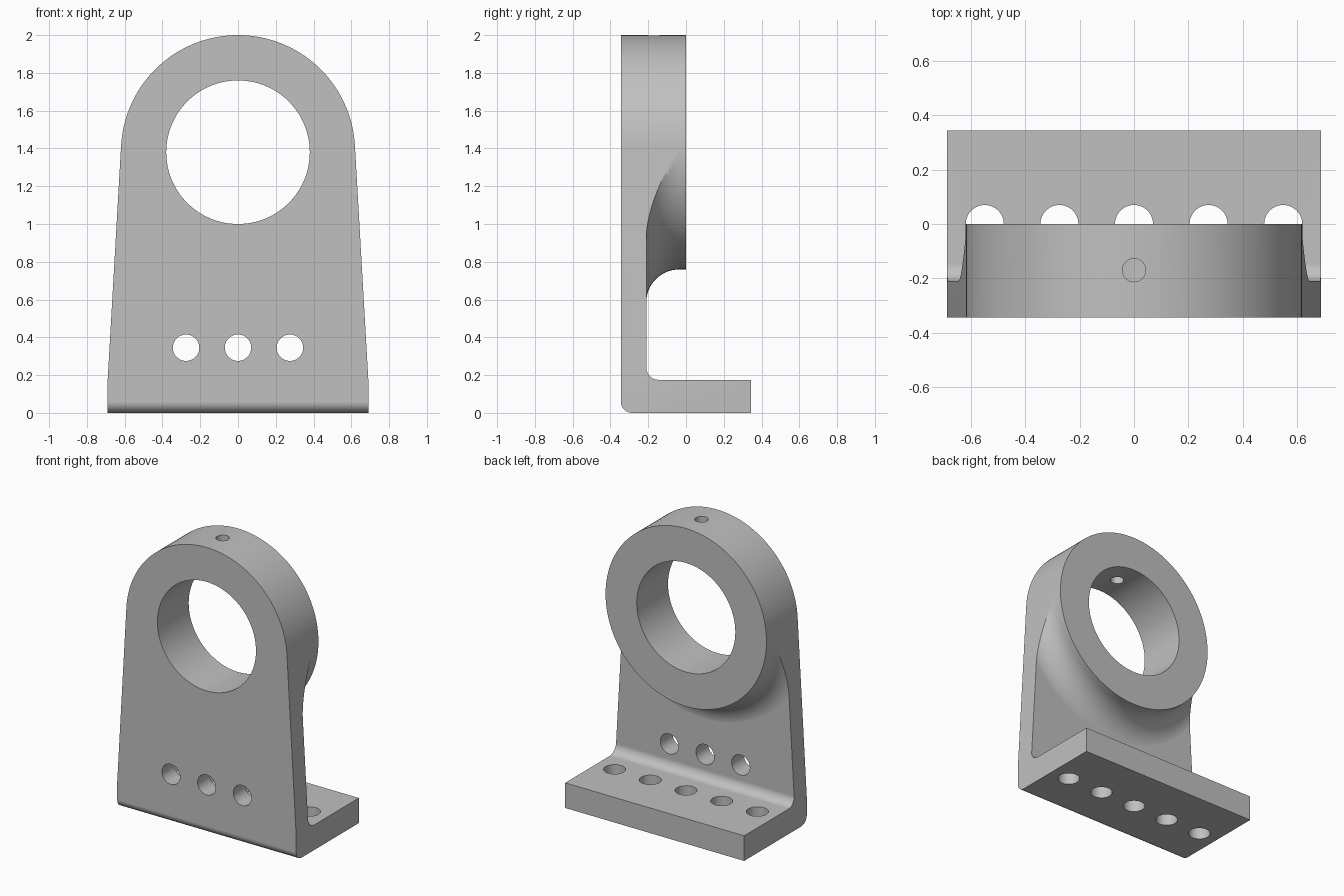
import bpy, bmesh
from math import sin, cos, pi, radians, atan2, acos, hypot
from mathutils import Matrix, Vector

if "Cube" in bpy.data.objects:
    bpy.data.objects.remove(bpy.data.objects["Cube"], do_unlink=True)

# Main sizes
HALF_W, FRONT, BACK = 0.69, -0.345, 0.345
PLATE_BACK, BASE_TOP = -0.21, 0.175
RING_Z, RING_R, BORE_R = 1.38, 0.62, 0.38
COVE = 0.175

metal = bpy.data.materials.new("light grey metal")
metal.use_nodes = True
grey = (0.53, 0.53, 0.53, 1)
metal.diffuse_color = grey
metal.node_tree.nodes["Principled BSDF"].inputs["Base Color"].default_value = grey


def make_object(name, bm):
    bmesh.ops.recalc_face_normals(bm, faces=bm.faces)
    mesh = bpy.data.meshes.new(name)
    bm.to_mesh(mesh)
    bm.free()
    mesh.materials.append(metal)
    obj = bpy.data.objects.new(name, mesh)
    bpy.context.collection.objects.link(obj)
    return obj


def arc(cx, cy, r, a0, a1, n):
    """Points on an arc, angles in degrees."""
    angles = [radians(a0 + (a1 - a0) * i / n) for i in range(n + 1)]
    return [(cx + r * cos(a), cy + r * sin(a)) for a in angles]


def prism(name, points, offset):
    """Closed outline of 3D points, extruded by offset."""
    bm = bmesh.new()
    face = bm.faces.new([bm.verts.new(p) for p in points])
    new = bmesh.ops.extrude_face_region(bm, geom=[face])["geom"]
    verts = [v for v in new if isinstance(v, bmesh.types.BMVert)]
    bmesh.ops.translate(bm, verts=verts, vec=offset)
    return make_object(name, bm)


def drill(name, centre, r, depth, axis, segments=48):
    bm = bmesh.new()
    turn = Matrix.Rotation(pi / 2, 4, 'X') if axis == 'Y' else Matrix()
    bmesh.ops.create_cone(bm, cap_ends=True, segments=segments, radius1=r, radius2=r,
                          depth=depth, matrix=Matrix.Translation(centre) @ turn)
    return make_object(name, bm)


def combine(target, tool, operation):
    mod = target.modifiers.new("combine", 'BOOLEAN')
    mod.operation, mod.object, mod.solver = operation, tool, 'EXACT'
    bpy.context.view_layer.objects.active = target
    bpy.ops.object.modifier_apply(modifier=mod.name)
    bpy.data.objects.remove(tool, do_unlink=True)


# Angle section: upright plate and foot with rounded inner and outer corners
section = [(BACK, 0), (BACK, BASE_TOP)]
section += arc(PLATE_BACK + 0.065, BASE_TOP + 0.065, 0.065, 270, 180, 10)
section += [(PLATE_BACK, 2.2), (FRONT, 2.2)]
section += arc(FRONT + 0.06, 0.06, 0.06, 180, 270, 10)
bracket = prism("bracket", [(-0.85, y, z) for y, z in section], (1.7, 0, 0))

# Bearing ring with a concave flare where it meets the plate
ring_r = RING_R + 0.0005
root = PLATE_BACK - 0.0005
profile = [(0.3, -0.3), (0.3, 0), (ring_r, 0)]
profile += arc(ring_r + COVE, root + COVE, COVE, 180, 270, 16)
profile += [(ring_r + COVE, -0.3)]
bm = bmesh.new()
verts = [bm.verts.new((r, y, RING_Z)) for r, y in profile]
edges = [bm.edges.new((a, b)) for a, b in zip(verts, verts[1:] + verts[:1])]
bmesh.ops.spin(bm, geom=verts + edges, cent=(0, 0, RING_Z), axis=(0, 1, 0),
               angle=2 * pi, steps=128, use_merge=True)
bmesh.ops.remove_doubles(bm, verts=bm.verts, dist=1e-5)
combine(bracket, make_object("flared_ring", bm), 'UNION')

# Trim to the front outline: round head, tangent tapered sides, straight foot
drop = RING_Z - BASE_TOP
tangent = atan2(-drop, HALF_W) + acos(RING_R / hypot(HALF_W, drop))
tangent = tangent * 180 / pi
outline = [(-HALF_W, BASE_TOP), (-HALF_W, -0.2), (HALF_W, -0.2), (HALF_W, BASE_TOP)]
outline += arc(0, RING_Z, RING_R, tangent, 180 - tangent, 64)
trim = prism("outline_trim", [(x, -0.6, z) for x, z in outline], (0, 1.2, 0))
combine(bracket, trim, 'INTERSECT')

# Bore, oil hole and bolt holes
combine(bracket, drill("bore", (0, 0, RING_Z), BORE_R, 2, 'Y', 128), 'DIFFERENCE')
combine(bracket, drill("oil_hole", (0, -0.17, 1.85), 0.043, 0.7, 'Z'), 'DIFFERENCE')
for i in (-1, 0, 1):
    hole = drill("plate_hole", (i * 0.275, -0.28, 0.345), 0.07, 0.4, 'Y')
    combine(bracket, hole, 'DIFFERENCE')
for i in range(-2, 3):
    hole = drill("foot_hole", (i * 0.275, 0, 0.09), 0.07, 0.4, 'Z')
    combine(bracket, hole, 'DIFFERENCE')

# Smooth curved faces, keep machined edges crisp
for o in bpy.context.selected_objects:
    o.select_set(False)
bracket.select_set(True)
bpy.context.view_layer.objects.active = bracket
bpy.ops.object.shade_smooth_by_angle(angle=radians(25))
weighted = bracket.modifiers.new("even_shading", 'WEIGHTED_NORMAL')
weighted.keep_sharp = True
